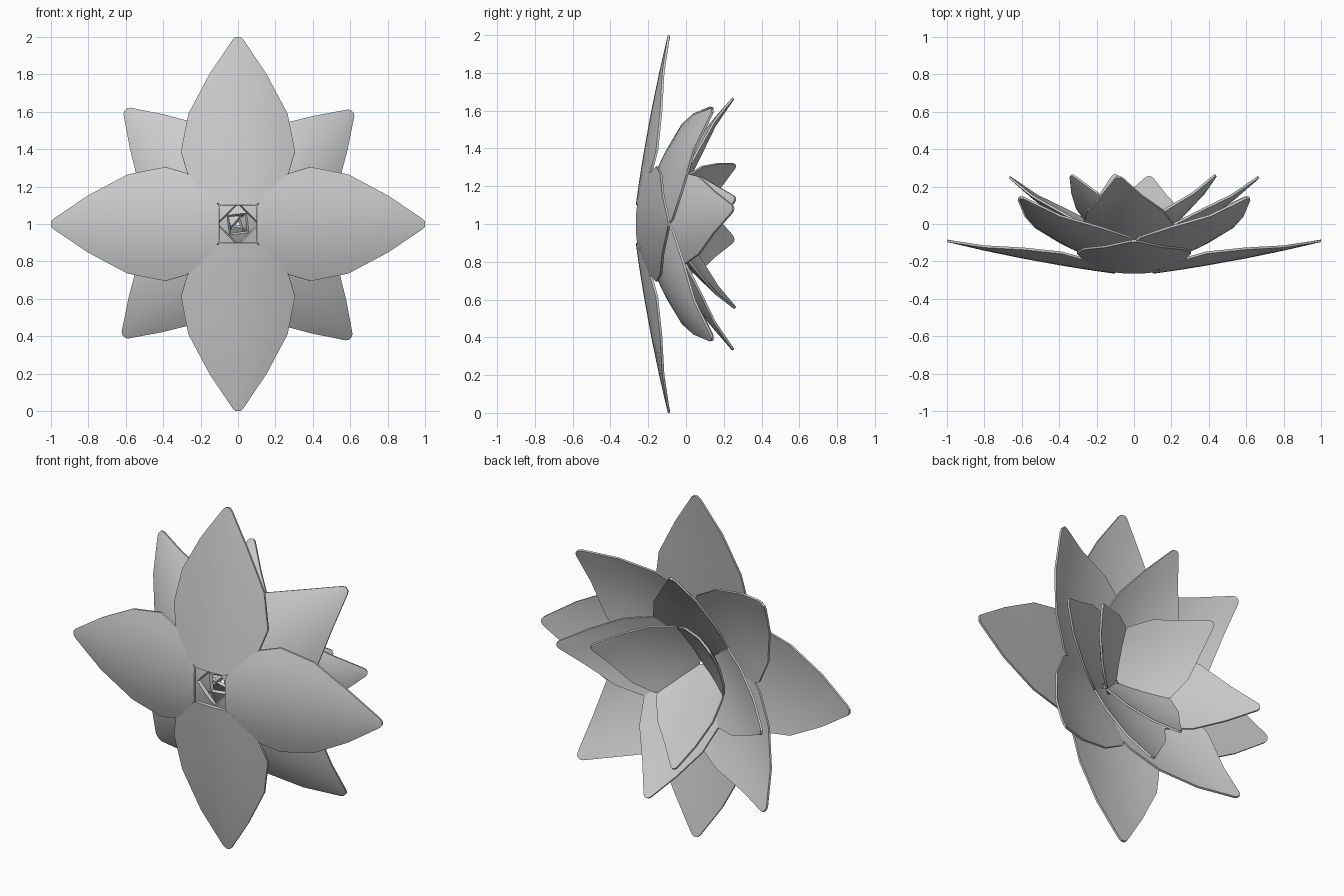
import bpy, math
from mathutils import Vector

if "Cube" in bpy.data.objects:
    bpy.data.objects.remove(bpy.data.objects["Cube"])

# Petal outline: (fraction along petal, half width as share of the widest point)
BROAD = [(0, .3), (.03, .44), (.1, .68), (.2, .89), (.33, 1), (.55, .87), (.78, .5), (.985, .09), (1, .04)]
POINTED = [(0, .3), (.03, .44), (.1, .68), (.2, .9), (.33, 1), (.55, .84), (.78, .45), (.985, .09), (1, .04)]
COLS = 8
CENTRE = Vector((0, 0, 1))


def petal_mesh(name, outline, base, tip, half, sag, cup, belly):
    """Closed petal in the (radius, y) plane: cupped outside, flatter inside."""
    b, t = Vector(base), Vector(tip)
    d = (t - b).normalized()
    n = Vector((-d.y, d.x))          # towards the flower's inside
    across = [2 * c / COLS - 1 for c in range(COLS + 1)]
    section = [(u, 0) for u in across] + [(u, 1) for u in reversed(across)]
    k = len(section)
    verts, faces = [], []
    for f, w in outline:
        mid = b.lerp(t, f) - n * sag * 4 * f * (1 - f)
        for u, inner in section:
            lift = cup * (u * w) ** 2 - .006
            if inner:
                lift += .012 + belly * w * (1 - u * u)
            p = mid + n * lift
            verts.append((p.x, p.y, u * w * half))
    rows = len(outline)
    for r in range(rows - 1):
        for c in range(k):
            i, j = r * k + c, r * k + (c + 1) % k
            faces.append((j, i, i + k, j + k))
    faces.append(tuple(range(k)))
    faces.append(tuple(reversed(range((rows - 1) * k, rows * k))))
    me = bpy.data.meshes.new(name)
    me.from_pydata(verts, [], faces)
    return me


def ring(name, count, angle, **shape):
    """Petals spread evenly round the y axis."""
    me = petal_mesh(name, **shape)
    for i in range(count):
        ob = bpy.data.objects.new(f"{name}_{i + 1}", me)
        bpy.context.collection.objects.link(ob)
        ob.location = CENTRE
        ob.rotation_euler = (0, -math.radians(angle + 360 * i / count), 0)
    # consistent outward normals, then smooth shading with sharp rims
    bpy.ops.object.select_all(action='DESELECT')
    ob.select_set(True)
    bpy.context.view_layer.objects.active = ob
    import bmesh
    bm = bmesh.new()
    bm.from_mesh(me)
    bmesh.ops.recalc_face_normals(bm, faces=bm.faces)
    for e in bm.edges:
        e.smooth = e.calc_face_angle(0) < math.radians(40)
    for f in bm.faces:
        f.smooth = True
    bm.to_mesh(me)
    bm.free()


# Four rings from the wide back petals to the small inner ones
ring("outer_petal", 4, 0, outline=BROAD, base=(.10, -.26), tip=(1.0, -.09),
     half=.305, sag=.012, cup=.062, belly=.02)
ring("second_petal", 4, 44.5, outline=POINTED, base=(.08, -.215), tip=(.855, .14),
     half=.285, sag=.05, cup=.075, belly=.025)
ring("third_petal", 4, 7, outline=POINTED, base=(.05, -.18), tip=(.67, .25),
     half=.245, sag=.025, cup=.06, belly=.02)
ring("inner_petal", 3, 17, outline=POINTED, base=(.015, -.15), tip=(.455, .26),
     half=.22, sag=.022, cup=.05, belly=.02)
